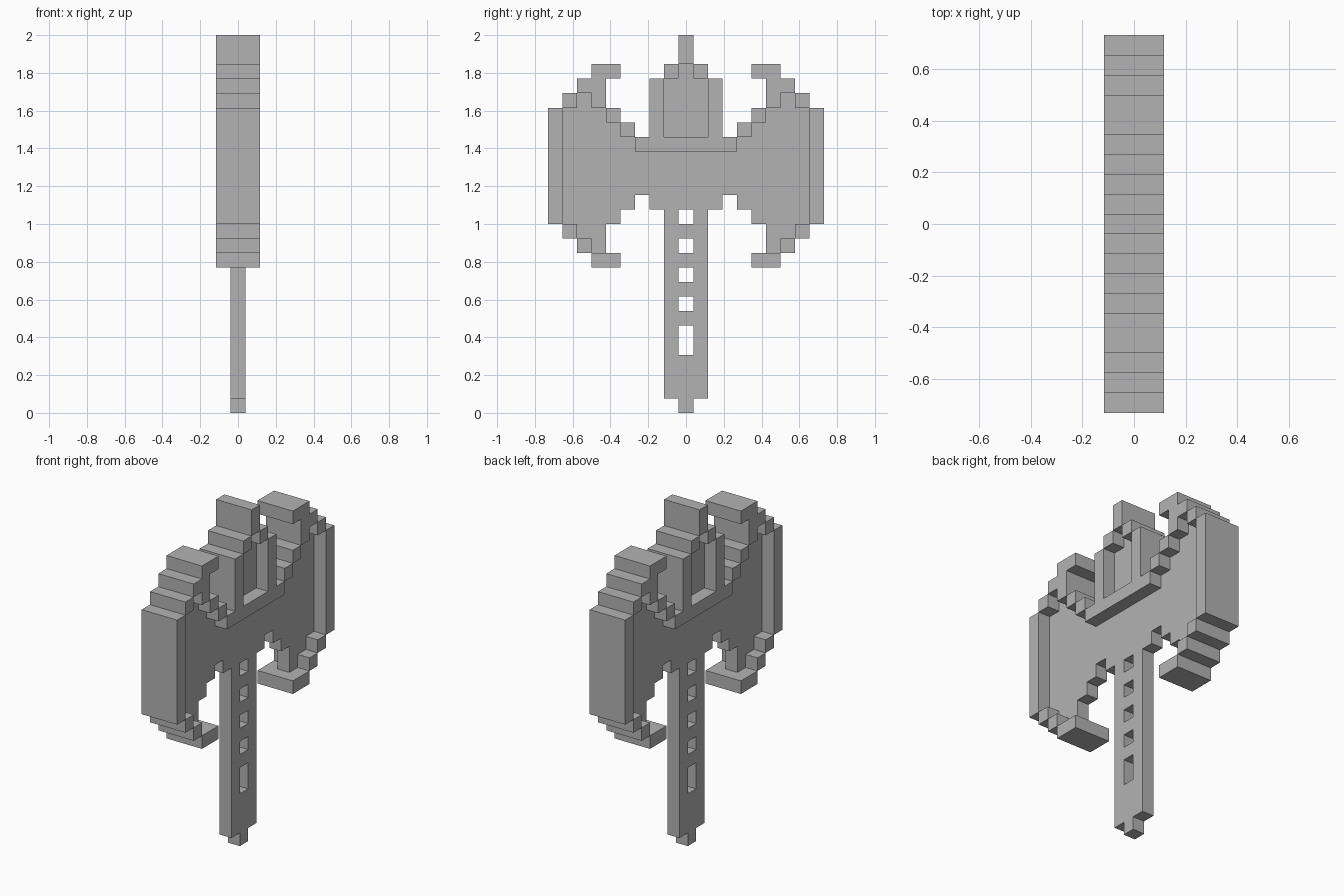
import bpy, bmesh, math

cube = bpy.data.objects.get("Cube")
if cube:
    bpy.data.objects.remove(cube, do_unlink=True)

U = 2 / 26  # size of one block

grey = bpy.data.materials.new("stone_grey")
grey.use_nodes = True
colour = (0.45, 0.45, 0.45, 1)
grey.diffuse_color = colour
grey.node_tree.nodes["Principled BSDF"].inputs["Base Color"].default_value = colour


def cells(runs, sides=(1, -1)):
    """Blocks from (column, first row, last row) runs, repeated on each side."""
    return {(s * c, r) for c, lo, hi in runs for r in range(lo, hi + 1) for s in sides}


def block_part(name, blocks, thick):
    """Lay the blocks out as flat squares, then extrude them through the thickness."""
    bm = bmesh.new()
    x = thick * U / 2
    verts = {}

    def corner(c, r):
        if (c, r) not in verts:
            verts[c, r] = bm.verts.new((-x, (c - 0.5) * U, r * U))
        return verts[c, r]

    for c, r in sorted(blocks):
        bm.faces.new([corner(c, r), corner(c, r + 1), corner(c + 1, r + 1), corner(c + 1, r)])
    flat = bm.faces[:]
    extruded = bmesh.ops.extrude_face_region(bm, geom=flat, use_keep_orig=True)
    moved = [g for g in extruded["geom"] if isinstance(g, bmesh.types.BMVert)]
    bmesh.ops.translate(bm, verts=moved, vec=(2 * x, 0, 0))
    bmesh.ops.recalc_face_normals(bm, faces=bm.faces[:])
    # merge the squares into large flat faces
    bmesh.ops.dissolve_limit(bm, angle_limit=math.radians(1),
                             verts=bm.verts[:], edges=bm.edges[:])
    mesh = bpy.data.meshes.new(name)
    bm.to_mesh(mesh)
    bm.free()
    mesh.materials.append(grey)
    bpy.context.collection.objects.link(bpy.data.objects.new(name, mesh))


# Handle: two rails joined by rungs, with a pointed foot
for name, side in (("handle_rail_left", 1), ("handle_rail_right", -1)):
    block_part(name, cells([(1, 1, 13)], (side,)), 1)
rungs = [(0, 0, 3), (0, 6, 6), (0, 8, 8), (0, 10, 10), (0, 12, 12)]
for i, run in enumerate(rungs):
    block_part(f"handle_rung_{i + 1}", cells([run]), 1)

# Thin double blade running across the head
block_part("blade_plate", cells([
    (0, 14, 17), (1, 14, 17), (2, 14, 17), (3, 15, 17), (4, 14, 18),
    (5, 13, 19), (6, 11, 20), (7, 12, 21), (8, 13, 20)]), 1)

# Thick rim around each blade: cutting edge, stepped corners and hooks
rim = [(9, 13, 20), (8, 21, 21), (7, 22, 22), (6, 21, 23), (5, 23, 23),
       (5, 20, 20), (4, 19, 19), (8, 12, 12), (7, 11, 11), (6, 10, 10), (5, 10, 10)]
for name, side in (("blade_rim_back", 1), ("blade_rim_front", -1)):
    block_part(name, cells(rim, (side,)), 3)

# Crest above the head: crossbar, posts, shoulders, spike and the recessed panel
block_part("crest_crossbar", cells([(c, 18, 18) for c in range(4)]), 3)
for name, side in (("crest_post_back", 1), ("crest_post_front", -1)):
    block_part(name, cells([(2, 19, 22), (1, 23, 23)], (side,)), 3)
block_part("crest_spike", cells([(0, 24, 25)]), 3)
block_part("crest_panel", cells([(0, 19, 23), (1, 19, 22)]), 1)
